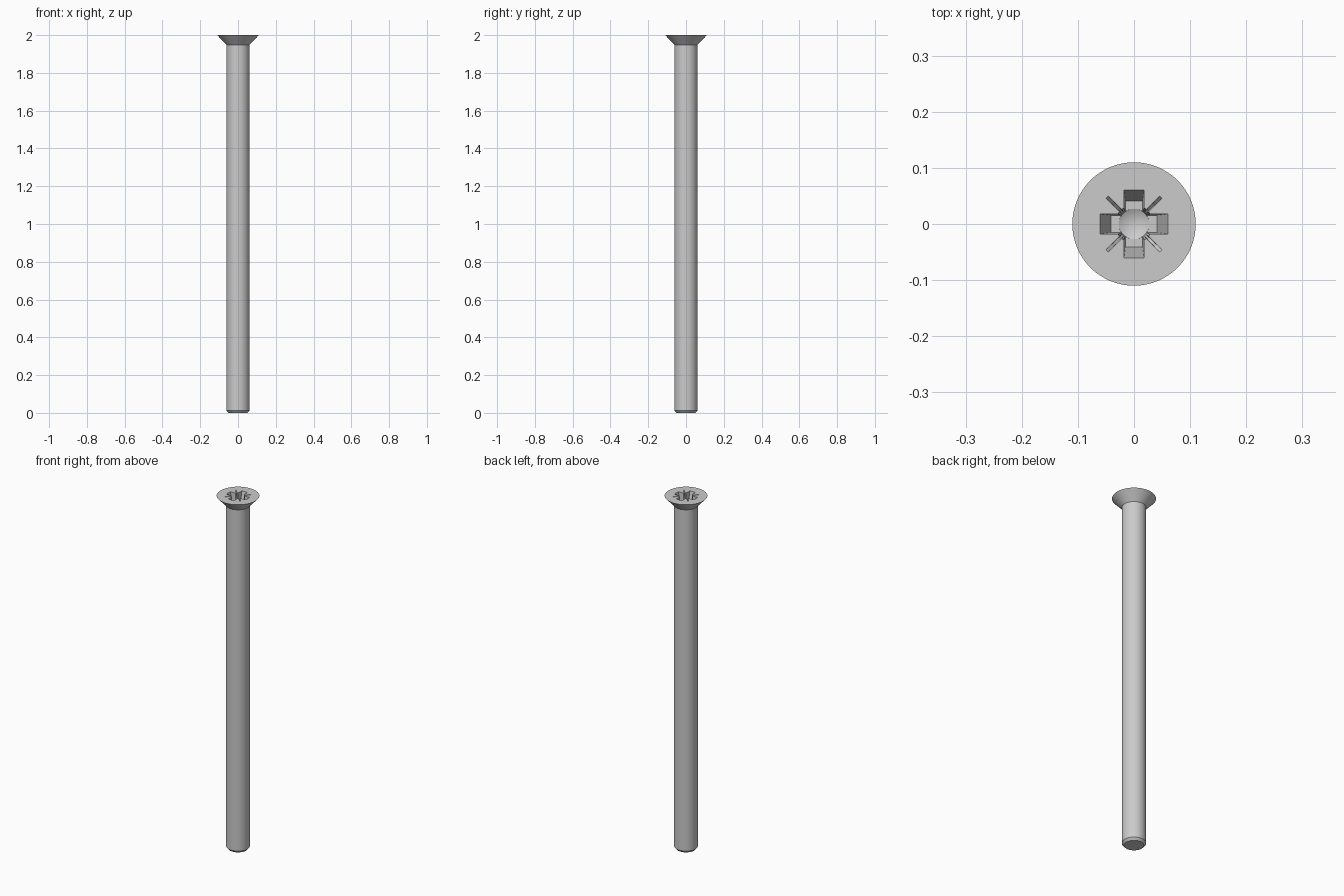
import bpy, bmesh, math

if "Cube" in bpy.data.objects:
    bpy.data.objects.remove(bpy.data.objects["Cube"])

SEG = 64


def make_object(name, bm):
    bmesh.ops.recalc_face_normals(bm, faces=bm.faces)
    mesh = bpy.data.meshes.new(name)
    bm.to_mesh(mesh)
    bm.free()
    obj = bpy.data.objects.new(name, mesh)
    bpy.context.collection.objects.link(obj)
    return obj


def lathe(name, profile, segments=SEG):
    """Closed solid from (radius, z) points, bottom to top; radius 0 gives a tip."""
    bm = bmesh.new()
    rings = []
    for r, z in profile:
        if r == 0:
            rings.append([bm.verts.new((0, 0, z))] * segments)
        else:
            rings.append([bm.verts.new((r * math.cos(2 * math.pi * i / segments),
                                        r * math.sin(2 * math.pi * i / segments), z))
                          for i in range(segments)])
    for low, high in zip(rings, rings[1:]):
        for i in range(segments):
            j = (i + 1) % segments
            bm.faces.new(list(dict.fromkeys((low[i], low[j], high[j], high[i]))))
    for ring in (rings[0], rings[-1]):
        if len(set(ring)) > 2:
            bm.faces.new(ring)
    return make_object(name, bm)


def tapered_bar(name, angle, bottom, top):
    """Bar through the axis; bottom and top are (half length, half width, z)."""
    bm = bmesh.new()
    c, s = math.cos(angle), math.sin(angle)
    rings = []
    for length, width, z in (bottom, top):
        corners = ((-length, -width), (length, -width), (length, width), (-length, width))
        rings.append([bm.verts.new((x * c - y * s, x * s + y * c, z)) for x, y in corners])
    for i in range(4):
        j = (i + 1) % 4
        bm.faces.new((rings[0][i], rings[0][j], rings[1][j], rings[1][i]))
    for ring in rings:
        bm.faces.new(ring)
    return make_object(name, bm)


# Shank with chamfered end and countersunk head
screw = lathe("countersunk_screw", [(0.05, 0), (0.061, 0.013), (0.061, 1.948), (0.11, 2.0)])

# Drive recess: conical core, four wings and four fine diagonal ribs
cutters = [lathe("recess_core", [(0, 1.903), (0.027, 1.918), (0.034, 2.001)], 32)]
for k in range(2):
    turn = k * math.pi / 2
    cutters.append(tapered_bar("recess_wing", turn, (0.041, 0.0155, 1.92), (0.0607, 0.018, 2.0005)))
    cutters.append(tapered_bar("recess_rib", turn + math.pi / 4,
                               (0.026, 0.0015, 1.93), (0.068, 0.003, 2.0008)))

for cutter in cutters:
    cutter.hide_render = True
    mod = screw.modifiers.new("cut", "BOOLEAN")
    mod.operation = "DIFFERENCE"
    mod.solver = "EXACT"
    mod.object = cutter

# Bake the cuts, then drop the cutters
graph = bpy.context.evaluated_depsgraph_get()
baked = bpy.data.meshes.new_from_object(screw.evaluated_get(graph))
screw.modifiers.clear()
screw.data = baked
for cutter in cutters:
    bpy.data.objects.remove(cutter)

# Smooth round surfaces, keep edges crisp
bpy.ops.object.select_all(action="DESELECT")
screw.select_set(True)
bpy.context.view_layer.objects.active = screw
bpy.ops.object.shade_smooth_by_angle(angle=math.radians(25))
